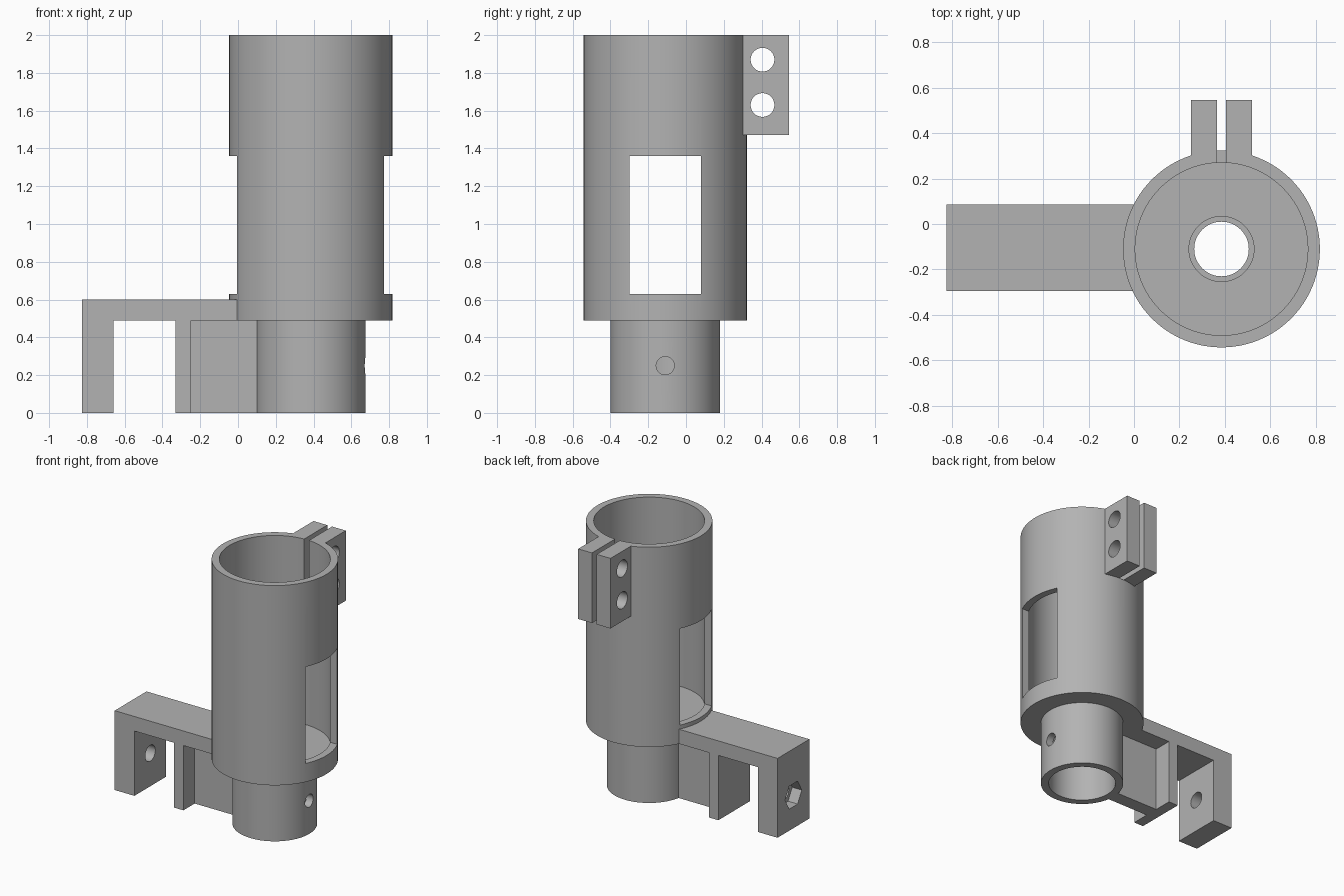
import bpy
from math import pi

if "Cube" in bpy.data.objects:
    bpy.data.objects.remove(bpy.data.objects["Cube"], do_unlink=True)

grey = bpy.data.materials.new("plain grey")
grey.use_nodes = True
grey.diffuse_color = (0.45, 0.45, 0.45, 1)
grey.node_tree.nodes["Principled BSDF"].inputs["Base Color"].default_value = (0.45, 0.45, 0.45, 1)

CX, CY = 0.385, -0.11      # tube axis
ARM_Y = (-0.295, 0.085)    # arm width


def box(name, x, y, z):
    bpy.ops.mesh.primitive_cube_add(size=1, location=[sum(r) / 2 for r in (x, y, z)])
    ob = bpy.context.object
    ob.name = name
    ob.scale = [r[1] - r[0] for r in (x, y, z)]
    bpy.ops.object.transform_apply(location=False, rotation=False, scale=True)
    return ob


def upright(name, radius, z0, z1, sides=96):
    bpy.ops.mesh.primitive_cylinder_add(vertices=sides, radius=radius, depth=z1 - z0,
                                        location=(CX, CY, (z0 + z1) / 2))
    bpy.context.object.name = name
    return bpy.context.object


def along_x(radius, x0, x1, y, z, sides=32):
    bpy.ops.mesh.primitive_cylinder_add(vertices=sides, radius=radius, depth=x1 - x0,
                                        location=((x0 + x1) / 2, y, z), rotation=(0, pi / 2, 0))
    return bpy.context.object


def finish(ob, cutters=()):
    for cutter in cutters:
        mod = ob.modifiers.new("cut", "BOOLEAN")
        mod.operation, mod.solver, mod.object = "DIFFERENCE", "EXACT", cutter
        bpy.context.view_layer.objects.active = ob
        bpy.ops.object.modifier_apply(modifier=mod.name)
        bpy.data.objects.remove(cutter, do_unlink=True)
    ob.data.materials.clear()
    ob.data.materials.append(grey)
    bpy.ops.object.select_all(action="DESELECT")
    ob.select_set(True)
    bpy.context.view_layer.objects.active = ob
    bpy.ops.object.shade_smooth_by_angle(angle=pi / 6)


# Main cup with floor hole, side windows and clamp slot
finish(upright("main_tube", 0.433, 0.49, 2.0), [
    upright("bore", 0.38, 0.60, 2.2),
    upright("floor_recess", 0.143, 0.55, 0.7, 64),
    upright("floor_hole", 0.12, 0.3, 0.7, 64),
    box("windows", (-0.3, 1.1), (CY - 0.19, CY + 0.19), (0.63, 1.36)),
    box("slot", (0.365, 0.405), (0.1, 0.6), (1.47, 2.2)),
])

# Lower socket with a set screw hole
finish(upright("lower_socket", 0.29, 0, 0.49), [
    upright("socket_bore", 0.235, -0.2, 0.7),
    along_x(0.048, CX, 0.9, CY, 0.25),
])

# Pair of clamp lugs with two bolt holes each
for side, x in (("right", (0.25, 0.365)), ("left", (0.405, 0.52))):
    finish(box("clamp_lug_" + side, x, (0.15, 0.545), (1.47, 2.0)),
           [upright("lug_trim", 0.40, 1.2, 2.2)] +
           [along_x(0.063, 0.1, 0.7, 0.405, z) for z in (1.63, 1.87)])

# Side arm
finish(box("arm_beam", (-0.825, 0.08), ARM_Y, (0.49, 0.60)))
finish(box("arm_end_plate", (-0.825, -0.66), ARM_Y, (0, 0.50)), [
    along_x(0.06, -1, -0.5, -0.105, 0.25),
    along_x(0.1, -0.95, -0.745, -0.105, 0.25, 6),
])
finish(box("arm_middle_plate", (-0.33, -0.25), ARM_Y, (0, 0.49)))
finish(box("arm_web", (-0.25, 0.12), (-0.16, -0.055), (0, 0.49)))
